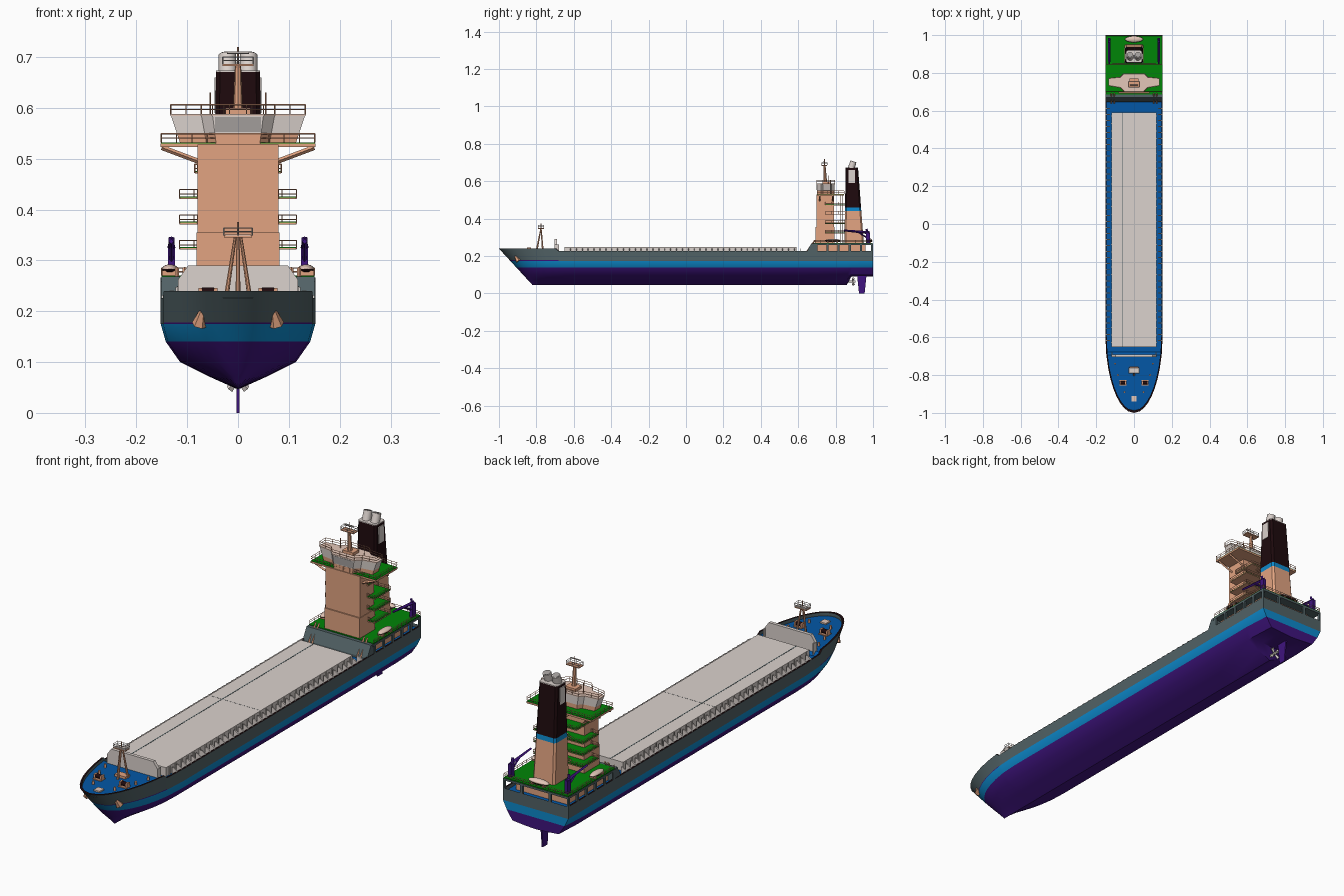
import bpy, bmesh, math
from mathutils import Vector, Matrix

if "Cube" in bpy.data.objects:
    bpy.data.objects.remove(bpy.data.objects["Cube"])

def material(name, rgb):
    m = bpy.data.materials.new(name)
    m.diffuse_color = (*rgb, 1)
    m.use_nodes = True
    m.node_tree.nodes["Principled BSDF"].inputs["Base Color"].default_value = m.diffuse_color
    return m

PEACH = material("peach paint", (0.76, 0.37, 0.22))
GREY = material("hull grey", (0.083, 0.122, 0.132))
BLUE = material("stripe blue", (0.004, 0.25, 0.60))
DECK = material("deck blue", (0.001, 0.095, 0.38))
PURPLE = material("bottom purple", (0.05, 0.007, 0.21))
LIGHT = material("hatch light grey", (0.71, 0.645, 0.61))
GREEN = material("deck green", (0.0, 0.235, 0.002))
BLACK = material("funnel black", (0.013, 0.003, 0.004))
MID = material("metal grey", (0.36, 0.34, 0.33))
PINK = material("bridge pink", (0.77, 0.57, 0.48))

def finish(name, bm, mats, smooth=None):
    bmesh.ops.recalc_face_normals(bm, faces=bm.faces)
    me = bpy.data.meshes.new(name)
    bm.to_mesh(me)
    bm.free()
    ob = bpy.data.objects.new(name, me)
    bpy.context.collection.objects.link(ob)
    for m in mats if isinstance(mats, list) else [mats]:
        me.materials.append(m)
    if smooth:
        bpy.context.view_layer.objects.active = ob
        ob.select_set(True)
        bpy.ops.object.shade_smooth_by_angle(angle=math.radians(smooth))
        ob.select_set(False)
    return ob

def add_box(bm, x0, x1, y0, y1, z0, z1):
    m = Matrix.Translation(((x0 + x1) / 2, (y0 + y1) / 2, (z0 + z1) / 2))
    bmesh.ops.create_cube(bm, size=1, matrix=m @ Matrix.Diagonal((x1 - x0, y1 - y0, z1 - z0, 1)))

def add_bar(bm, a, b, r1, r2=None, seg=4):
    a, b = Vector(a), Vector(b)
    d = b - a
    m = Matrix.Translation((a + b) / 2) @ d.to_track_quat('Z', 'Y').to_matrix().to_4x4()
    bmesh.ops.create_cone(bm, cap_ends=True, segments=seg, radius1=r1,
                          radius2=r1 if r2 is None else r2, depth=d.length, matrix=m)

def add_loft(bm, bottom, top):
    lo, hi = [bm.verts.new(p) for p in bottom], [bm.verts.new(p) for p in top]
    n = len(lo)
    bm.faces.new(lo)
    bm.faces.new(hi)
    for i in range(n):
        bm.faces.new((lo[i], lo[(i + 1) % n], hi[(i + 1) % n], hi[i]))

def part(name, mat, boxes=(), bars=(), lofts=(), smooth=None):
    bm = bmesh.new()
    for b in boxes: add_box(bm, *b)
    for b in bars: add_bar(bm, *b)
    for l in lofts: add_loft(bm, *l)
    return finish(name, bm, mat, smooth)

def rail(pts, z, h=0.017, r=0.0011):
    # two horizontal rails on posts along a path
    out = []
    for (ax, ay), (bx, by) in zip(pts, pts[1:]):
        for k in (0.5, 1):
            out.append(((ax, ay, z + h * k), (bx, by, z + h * k), r))
        n = max(1, round(math.hypot(bx - ax, by - ay) / 0.03))
        for i in range(n + 1):
            x, y = ax + (bx - ax) * i / n, ay + (by - ay) * i / n
            out.append(((x, y, z), (x, y, z + h), r))
    return out

def rect(x, y0, y1):
    return [(-x, y0), (x, y0), (x, y1), (-x, y1)]

def mirrored(boxes):
    return [b for a, c, *r in boxes for b in ((a, c, *r), (-c, -a, *r))]

# Hull: half shell lofted from bow to stern, with black-capped bulwark and deck
LEVELS = [(0.046, 0.0), (0.072, 0.058), (0.10, 0.114), (0.14, 0.142), (0.175, 0.152), (0.178, 0.152),
          (0.226, 0.152), (0.226, 0.145), (0.212, 0.145), (0.212, 0.0)]
BANDS = [0, 0, 0, 1, 2, 2, 4, 2, 3]
bow_t = [0, 0.02, 0.06, 0.12, 0.2, 0.3, 0.42, 0.56, 0.72, 0.76, 1]
stations = [('bow', t) for t in bow_t] + [('mid', y) for y in (0, 0.6, 0.86, 0.885, 1.0)]
bm = bmesh.new()
grid = []
for kind, s in stations:
    row = []
    for i, (z, w) in enumerate(LEVELS):
        stem = -1 + (min(0.24, z if i < 6 else 0.24) - 0.24) * -0.92 + (0.012 if i > 6 else 0)
        if kind == 'bow':
            y = stem + s * (-0.58 - stem)
            w *= math.sqrt(1 - (1 - s) ** 2)
            if i > 5 and s <= 0.72:
                z += 0.014
        else:
            y = s
            if s > 0.87 and i < 2:
                z = 0.092 + 0.003 * i
            if s > 0.99 and i < 4:
                w *= 0.95
        row.append(bm.verts.new((w, y, z)))
    grid.append(row)
for k, (a, b) in enumerate(zip(grid, grid[1:])):
    for i, band in enumerate(BANDS):
        # thin purple line round the bow above the blue stripe
        bm.faces.new((a[i], a[i + 1], b[i + 1], b[i])).material_index = 0 if i == 4 and k < 8 else band
# Transom in the same bands
last = grid[-1]
mid = [last[0]] + [bm.verts.new((0, 1.0, LEVELS[i][0])) for i in range(1, 7)]
mid[1].co.z = last[1].co.z
for i in range(6):
    f = [mid[i], last[i], last[i + 1], mid[i + 1]] if i else [mid[0], last[1], mid[1]]
    bm.faces.new(f).material_index = BANDS[i]
bmesh.ops.remove_doubles(bm, verts=bm.verts, dist=0.0001)
bmesh.ops.mirror(bm, geom=bm.verts[:] + bm.edges[:] + bm.faces[:], axis='X', merge_dist=0.0005)
finish("hull", bm, [PURPLE, BLUE, GREY, DECK, BLACK], 32)

# Rudder and propeller
prof = [(0.915, 0.097), (0.925, 0), (0.955, 0), (0.965, 0.097)]
part("rudder", PURPLE, lofts=[([(x, y, z) for y, z in prof] for x in (-0.003, 0.003))])
blades = [((0, 0.89, 0.064), (0.024 * math.sin(a), 0.895, 0.064 + 0.024 * math.cos(a)), 0.003, 0.008)
          for a in (k * math.pi / 2 + 0.78 for k in range(4))]
part("propeller", LIGHT, bars=blades + [((0, 0.85, 0.064), (0, 0.905, 0.064), 0.007, 0.005, 12)])

# Cargo hatch with seams and side ribs
part("hatch_cover", LIGHT, [(-0.12, 0.12, -0.65, 0.59, 0.21, 0.249)])
part("hatch_ribs", LIGHT, mirrored([(0.12, 0.123, y, y + 0.004, 0.212, 0.248)
                                    for y in [-0.63 + 0.04 * i for i in range(31)]]))
part("hatch_seams", GREY, [(-0.062, -0.058, -0.65, 0.59, 0.248, 0.2496),
                           (-0.12, 0.12, -0.021, -0.02, 0.248, 0.2494)])

# Bulwark frames: sloping gusset plates all along both sides
prof = [(0.126, 0.212), (0.15, 0.212), (0.15, 0.230), (0.134, 0.241), (0.126, 0.241)]
part("bulwark_frames", LIGHT, lofts=[([(s * x, y, z) for x, z in prof], [(s * x, y + 0.005, z) for x, z in prof])
                                     for s in (-1, 1) for y in [-0.62 + 0.0315 * i for i in range(40)]])

# Breakwater ahead of the hatch
prof = [(-0.118, 0.215), (0.118, 0.215), (0.118, 0.262), (0.098, 0.29), (-0.098, 0.29), (-0.118, 0.262)]
part("breakwater", LIGHT, mirrored([(0.113, 0.118, -0.695, -0.68, 0.215, 0.262)]),
     lofts=[([(x, -0.704, z) for x, z in prof], [(x, -0.69, z) for x, z in prof])])

# Foredeck mast, winches and anchors
legs = [((x, y, 0.222), (x * 0.2, -0.775, 0.35), 0.005, 0.003, 8)
        for x, y in ((-0.024, -0.765), (0.024, -0.765), (0, -0.80))]
part("bow_mast", PEACH, [(-0.028, 0.028, -0.79, -0.76, 0.345, 0.349)],
     legs + [((0, -0.775, 0.34), (0, -0.775, 0.375), 0.002)])
part("bow_mast_rails", LIGHT, [(-0.026, 0.026, -0.788, -0.762, 0.349, 0.351)],
     rail(rect(0.028, -0.79, -0.76) + [(-0.028, -0.79)], 0.349, 0.015))
part("winch_beds", PEACH, mirrored([(0.04, 0.078, -0.855, -0.825, 0.224, 0.230),
                                    (0.04, 0.047, -0.85, -0.83, 0.23, 0.246), (0.071, 0.078, -0.85, -0.83, 0.23, 0.246)])
     + [(-0.025, 0.025, -0.785, -0.755, 0.224, 0.236)])
part("bow_hatch", PINK, [(-0.014, 0.014, -0.94, -0.91, 0.224, 0.232)])
part("winch_drums", BLACK, bars=[((s * 0.047, -0.84, 0.238), (s * 0.071, -0.84, 0.238), 0.009, 0.009, 12)
                                 for s in (-1, 1)], smooth=40)
part("bollards", PEACH, bars=[((s * x, y, 0.22), (s * x, y, 0.24), 0.005, 0.005, 10) for s in (-1, 1)
                              for x, y in ((0.085, -0.80), (0.1, -0.74), (0.05, -0.89))], smooth=40)
part("anchors", PEACH, bars=[((s * 0.069, -0.912, 0.202), (s * 0.075, -0.895, 0.174), 0.006, 0.016, 6)
                             for s in (-1, 1)])

# Poop: sloped front wall, house, green deck on posts
prof = [(0.645, 0.212), (0.645, 0.222), (0.67, 0.268), (0.69, 0.268), (0.69, 0.212)]
part("poop_front_wall", GREY, lofts=[([(-0.15, y, z) for y, z in prof], [(0.15, y, z) for y, z in prof])])
part("poop_house", PEACH, [(-0.12, 0.12, 0.69, 0.96, 0.212, 0.261)])
part("poop_deck", GREEN, [(-0.15, 0.15, 0.685, 0.998, 0.264, 0.27)])
part("poop_deck_edge", GREY, [(-0.152, 0.152, 0.68, 1.0, 0.258, 0.266)]
     + mirrored([(0.146, 0.152, y, y + 0.012, 0.22, 0.262) for y in (0.69, 0.75, 0.81, 0.87, 0.93, 0.988)]
                + [(0.06, 0.072, 0.993, 1.0, 0.22, 0.262)]))
part("poop_rails", PEACH, bars=rail([(-0.15, 0.69), (-0.15, 0.997), (0.15, 0.997), (0.15, 0.69)], 0.27, 0.015))

# Accommodation tower with galleries: green on top, peach beneath
part("tower", PEACH, [(-0.08, 0.08, 0.697, 0.79, 0.265, 0.528), (-0.082, 0.082, 0.692, 0.795, 0.265, 0.355)])
floors = [(0.322, 0.115), (0.372, 0.115), (0.422, 0.115), (0.472, 0.085)]
part("gallery_plates", PEACH, [(-x, x, 0.745, 0.85, z - 0.001, z + 0.002) for z, x in floors])
part("galleries", GREEN, [(0.001 - x, x - 0.001, 0.746, 0.849, z + 0.001, z + 0.004) for z, x in floors])
gal = []
for z, x in floors:
    gal += rail([(-0.08, 0.745), (-x, 0.745), (-x, 0.85), (x, 0.85), (x, 0.745), (0.08, 0.745)], z)
# stairs zigzagging between the galleries
for i, z in enumerate((0.27, 0.322, 0.372, 0.422, 0.472)):
    a, b = (-0.05, 0.05) if i % 2 else (0.05, -0.05)
    gal += [((a, y, z), (b, y, z + 0.052), 0.002) for y in (0.825, 0.838)]
part("gallery_rails", PEACH, bars=gal)

# Bridge deck with brackets
part("bridge_deck_plate", PEACH, [(-0.152, 0.152, 0.70, 0.845, 0.523, 0.53)],
     [((s * 0.078, y, 0.495), (s * 0.15, y, 0.522), 0.005) for s in (-1, 1) for y in (0.715, 0.785)])
part("bridge_deck", GREEN, [(-0.151, 0.151, 0.701, 0.844, 0.529, 0.532)])
part("bridge_deck_rails", PEACH, bars=rail(rect(0.151, 0.701, 0.845) + [(-0.151, 0.701)], 0.532))

# Wheelhouse flaring outward, on a peach plinth, with window strip and pink roof
def plan(z, grow=0.0):
    k = 0.86 + 0.14 * (z - 0.53) / 0.055
    quarter = [(0.05, 0.70), (0.072, 0.722), (0.132, 0.732), (0.132, 0.772), (0.072, 0.778), (0.055, 0.795)]
    pts = quarter + [(-x, y) for x, y in reversed(quarter)]
    return [(x * k + math.copysign(grow, x), y + math.copysign(grow, y - 0.75), z) for x, y in pts]
part("wheelhouse_plinth", PEACH, lofts=[(plan(0.53), plan(0.55))])
part("wheelhouse", LIGHT, lofts=[(plan(0.55), plan(0.584))])
part("wheelhouse_roof", PINK, lofts=[(plan(0.584, 0.001), plan(0.588, 0.001))])
part("bridge_windows", MID, [(-0.045, 0.045, 0.699, 0.701, 0.552, 0.582)])
ring = [p[:2] for p in plan(0.586)]
part("roof_rails", PEACH, bars=rail(ring + ring[:1], 0.588, 0.018))

# Radar mast
part("radar_mast", PEACH, [(-0.03, 0.03, 0.725, 0.755, 0.682, 0.686), (-0.025, 0.025, 0.73, 0.77, 0.586, 0.60)],
     [((0, 0.745, 0.586), (0, 0.74, 0.685), 0.010, 0.006, 8), ((0, 0.74, 0.68), (0, 0.74, 0.72), 0.002)]
     + [((s * 0.055, 0.76, 0.586), (s * 0.055, 0.76, 0.63), 0.0015) for s in (-1, 1)])
part("radar_bar", LIGHT, bars=[((-0.022, 0.735, 0.708), (0.022, 0.735, 0.708), 0.0025)]
     + rail(rect(0.03, 0.725, 0.755) + [(-0.03, 0.725)], 0.686, 0.014))

# Funnel in three bands, with side panels, light cap and exhaust pipes
def ring_at(z):
    t = (z - 0.25) / 0.42
    x, y0, y1 = 0.052 - 0.009 * t, 0.846 + 0.008 * t, 0.952 - 0.032 * t
    c = 0.008
    return [(-x + c, y0, z), (x - c, y0, z), (x, y0 + c, z), (x, y1 - c, z),
            (x - c, y1, z), (-x + c, y1, z), (-x, y1 - c, z), (-x, y0 + c, z)]
for name, mat, z0, z1 in (("funnel_base", PEACH, 0.262, 0.44), ("funnel_stripe", BLUE, 0.44, 0.46),
                          ("funnel_top", BLACK, 0.46, 0.670), ("funnel_cap", LIGHT, 0.670, 0.673)):
    part(name, mat, lofts=[(ring_at(z0), ring_at(z1))])
part("funnel_panels", LIGHT, mirrored([(0.0415, 0.0465, 0.87, 0.903, 0.59, 0.66)]))
part("exhaust_pipes", LIGHT, bars=[((s * 0.02, 0.88, 0.66), (s * 0.021, 0.895, 0.705), 0.018, 0.017, 16)
                                   for s in (-1, 1)], smooth=40)
part("pipe_mouths", MID, bars=[((s * 0.021, 0.895, 0.705), (s * 0.021, 0.8955, 0.7065), 0.014, 0.014, 16)
                               for s in (-1, 1)])

# Deck cranes at the stern quarters
part("deck_cranes", PURPLE, mirrored([(0.124, 0.138, 0.962, 0.985, 0.268, 0.325)]),
     [b for s in (-1, 1) for b in (((s * 0.131, 0.98, 0.325), (s * 0.131, 0.845, 0.337), 0.008, 0.005),
                                   ((s * 0.131, 0.965, 0.30), (s * 0.131, 0.92, 0.328), 0.004),
                                   ((s * 0.131, 0.972, 0.32), (s * 0.131, 0.965, 0.345), 0.006))])

# Lifeboats in cradles, pale above and black below
for name, loc, size in (("lifeboat_right", (0.134, 0.785, 0.283), (0.016, 0.042, 0.009)),
                        ("lifeboat_left", (-0.134, 0.785, 0.283), (0.016, 0.042, 0.009)),
                        ("lifeboat_stern", (0, 0.978, 0.284), (0.048, 0.017, 0.011))):
    bm = bmesh.new()
    bmesh.ops.create_uvsphere(bm, u_segments=16, v_segments=10, radius=1,
                              matrix=Matrix.Translation(loc) @ Matrix.Diagonal((*size, 1)))
    for f in bm.faces:
        f.material_index = int(f.calc_center_median().z < loc[2])
    finish(name, bm, [PINK, BLACK], 60)
part("boat_cradles", PEACH, mirrored([(0.12, 0.148, y, y + 0.008, 0.268, 0.28) for y in (0.755, 0.805)])
     + [(x, x + 0.008, 0.965, 0.99, 0.268, 0.28) for x in (-0.03, 0.022)])

# Boarding stairs up to the poop
part("stairs", PEACH, bars=[((s * x, 0.64, 0.215), (s * x, 0.69, 0.285), 0.004)
                            for s in (-1, 1) for x in (0.105, 0.12)])
